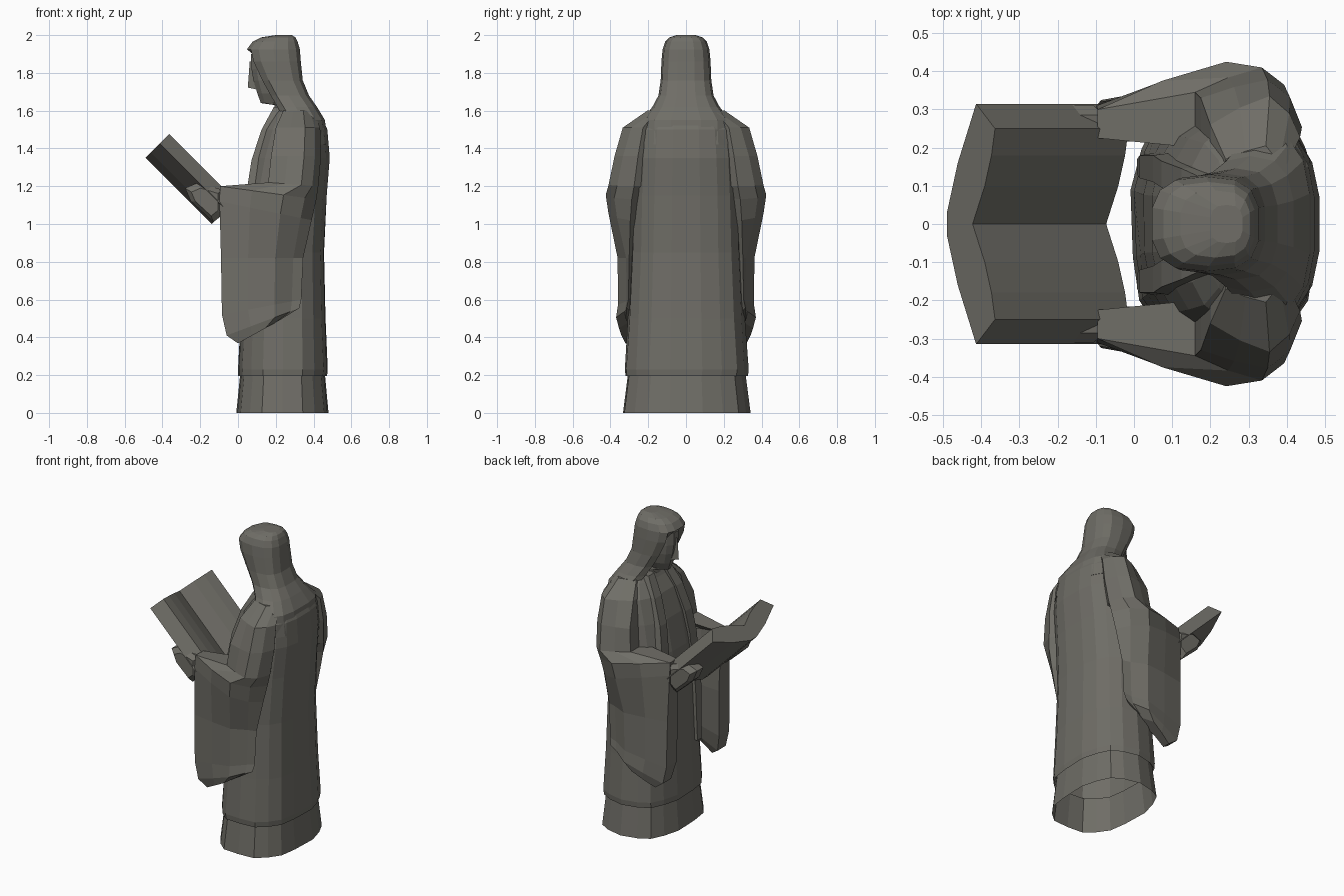
import bpy, bmesh, math

if "Cube" in bpy.data.objects:
    bpy.data.objects.remove(bpy.data.objects["Cube"])

# Dark stone
stone = bpy.data.materials.new("dark_stone")
stone.diffuse_color = (.16, .155, .135, 1)
stone.use_nodes = True
stone.node_tree.nodes["Principled BSDF"].inputs["Base Color"].default_value = stone.diffuse_color


def loft(name, rings, mirror=False):
    """Skin a list of equal-length point rings, capped; optional mirror across y = 0."""
    bm = bmesh.new()
    vs = [[bm.verts.new(p) for p in r] for r in rings]
    n = len(rings[0])
    for a, b in zip(vs, vs[1:]):
        for i in range(n):
            j = (i + 1) % n
            bm.faces.new((a[i], a[j], b[j], b[i]))
    bm.faces.new(vs[0])
    bm.faces.new(vs[-1])
    bmesh.ops.recalc_face_normals(bm, faces=bm.faces)
    me = bpy.data.meshes.new(name)
    bm.to_mesh(me)
    bm.free()
    me.materials.append(stone)
    ob = bpy.data.objects.new(name, me)
    bpy.context.collection.objects.link(ob)
    if mirror:
        ob.modifiers.new("mirror", 'MIRROR').use_axis = (False, True, False)
    return ob


def merge(base, part):
    """Union a part into the base and drop the part, so no walls stay hidden inside."""
    m = base.modifiers.new("union", 'BOOLEAN')
    m.operation, m.solver, m.object, m.use_self = 'UNION', 'EXACT', part, True
    dg = bpy.context.evaluated_depsgraph_get()
    me = bpy.data.meshes.new_from_object(base.evaluated_get(dg))
    base.modifiers.clear()
    base.data = me
    bpy.data.objects.remove(part)


def oval(z, xf, xb, hy, n=18, p=2.6, pleat=0.0):
    """Rounded ring from xf (front) to xb (back), half width hy."""
    cx, hx, pts = (xf + xb) / 2, (xb - xf) / 2, []
    for i in range(n):
        a = 2 * math.pi * (i + 0.5) / n
        c, s = math.cos(a), math.sin(a)
        k = 1 - pleat * (i % 2)
        x = math.copysign(abs(c) ** (2 / p), c) * k
        y = math.copysign(abs(s) ** (2 / p), s) * k
        pts.append((cx + hx * x, hy * y, z))
    return pts


# Underskirt, hem overhang and long robe rising to the shoulders
body = [(0, -.012, .482, .342), (.215, .01, .462, .314), (.195, -.002, .474, .328),
        (.23, -.003, .478, .332), (.5, .012, .466, .312), (.85, .022, .458, .295),
        (1.15, .045, .472, .285), (1.35, .085, .488, .275), (1.5, .135, .475, .26),
        (1.58, .185, .44, .205), (1.62, .205, .41, .15)]
robe = loft("robe", [oval(*r, pleat=.025 if r[0] < .4 else .012 if r[0] < 1.1 else 0)
                     for r in body])

# Hood: draped over the shoulders, hollowed around the face
hood_rings = []
for z, xf, xb, hy in [(1.42, .25, .478, .24), (1.55, .23, .462, .232), (1.62, .19, .42, .178),
                      (1.68, .155, .378, .146), (1.76, .11, .345, .134), (1.86, .06, .335, .13),
                      (1.925, .045, .33, .124), (1.965, .075, .318, .11),
                      (1.988, .12, .306, .088), (2.0, .2, .285, .05)]:
    cave = .06 if z < 1.9 else 0
    hood_rings.append([(x + cave, y, zz) if x < xf + .06 and abs(y) < hy * .6 else (x, y, zz)
                       for x, y, zz in oval(z, xf, xb, hy, n=14, p=2.8)])
hood = loft("hood", hood_rings)

# Face, neck and nose
face_rings = [(1.56, .20, .32, .06), (1.63, .19, .32, .06), (1.64, .118, .30, .035),
              (1.69, .10, .30, .06), (1.76, .078, .30, .075), (1.82, .068, .30, .08),
              (1.9, .065, .30, .08)]
face = loft("face", [oval(*r, n=12, p=2.2) for r in face_rings])
nose = loft("nose", [[(.11, -.025, 1.71), (.052, 0, 1.722), (.11, .025, 1.71)],
                     [(.1, -.015, 1.86), (.062, 0, 1.86), (.1, .015, 1.86)]])


# Sleeves: shoulder, elbow, and the deep hanging cuff
def sleeve_ring(xf, xb, zf, zb, y_in, y_out, yb_out, yb_in):
    prof = [(0, y_in), (0, y_out), (.33, y_out * .4 + yb_out * .6), (.66, yb_out),
            (.88, yb_out - .045), (1, (yb_out + yb_in) / 2), (.7, yb_in), (.3, y_in + .01)]
    return [(xf + (xb - xf) * t, y, zf + (zb - zf) * t) for t, y in prof]


sleeve = loft("sleeve", [sleeve_ring(*r) for r in [
    (.24, .40, 1.60, 1.60, .1, .17, .205, .1),
    (.20, .435, 1.51, 1.51, .14, .26, .335, .12),
    (.175, .44, 1.36, 1.36, .17, .33, .378, .13),
    (.16, .425, 1.22, 1.2, .2, .345, .41, .14),
    (-.095, .415, 1.2, 1.13, .225, .3, .425, .15),
    (-.098, .39, 1.12, 1.02, .22, .31, .41, .18),
    (-.09, .345, .82, .82, .21, .32, .362, .24),
    (-.085, .335, .52, .6, .22, .325, .36, .25),
    (-.06, .325, .41, .555, .24, .325, .37, .26),
    (.0, .22, .368, .49, .27, .32, .355, .28)]], mirror=True)


# Mantle edges falling from the neck down the front
def strip(x, y, z, w, d):
    return [(x, y - w, z), (x, y + w, z), (x + d, y + w * 1.3, z), (x + d, y - w * 1.3, z)]


mantle = loft("mantle_edge", [strip(*r) for r in [
    (.19, .085, 1.62, .03, .08), (.125, .11, 1.5, .035, .1), (.072, .13, 1.34, .035, .1),
    (.05, .145, 1.2, .035, .08), (.015, .15, .85, .03, .06), (.008, .15, .5, .02, .04)]],
    mirror=True)

# Fuse the garments and head into one carved figure, open underneath
for part in (sleeve, mantle, hood, face, nose):
    merge(robe, part)
robe.name = "robed_figure"
bm = bmesh.new()
bm.from_mesh(robe.data)
bmesh.ops.delete(bm, geom=[f for f in bm.faces if all(v.co.z < .001 for v in f.verts)],
                 context='FACES_ONLY')
bm.to_mesh(robe.data)
bm.free()

# Open book: gull-wing cross-section swept along its 45 degree slope
half = [(0, .095), (.1, .14), (.18, .165), (.25, .178), (.315, .108), (.16, .04), (.03, .0)]
section = half + [(-y, n) for y, n in reversed(half[1:])]
R = math.sqrt(.5)
loft("open_book", [[(-.14 - u * R + n * R, y, 1.0 + u * R + n * R) for y, n in section]
                   for u in (0, .495)])

# Hands gripping the lower corners of the book
grip = [(-.08, 1.18), (-.21, 1.22), (-.28, 1.19), (-.25, 1.12), (-.13, 1.01), (-.08, 1.05)]


def hand_ring(y, k):
    return [(-.17 + (x + .17) * k, y, 1.12 + (z - 1.12) * k) for x, z in grip]


loft("hand", [hand_ring(.17, .6), hand_ring(.22, 1), hand_ring(.285, 1), hand_ring(.312, .7)],
     mirror=True)
